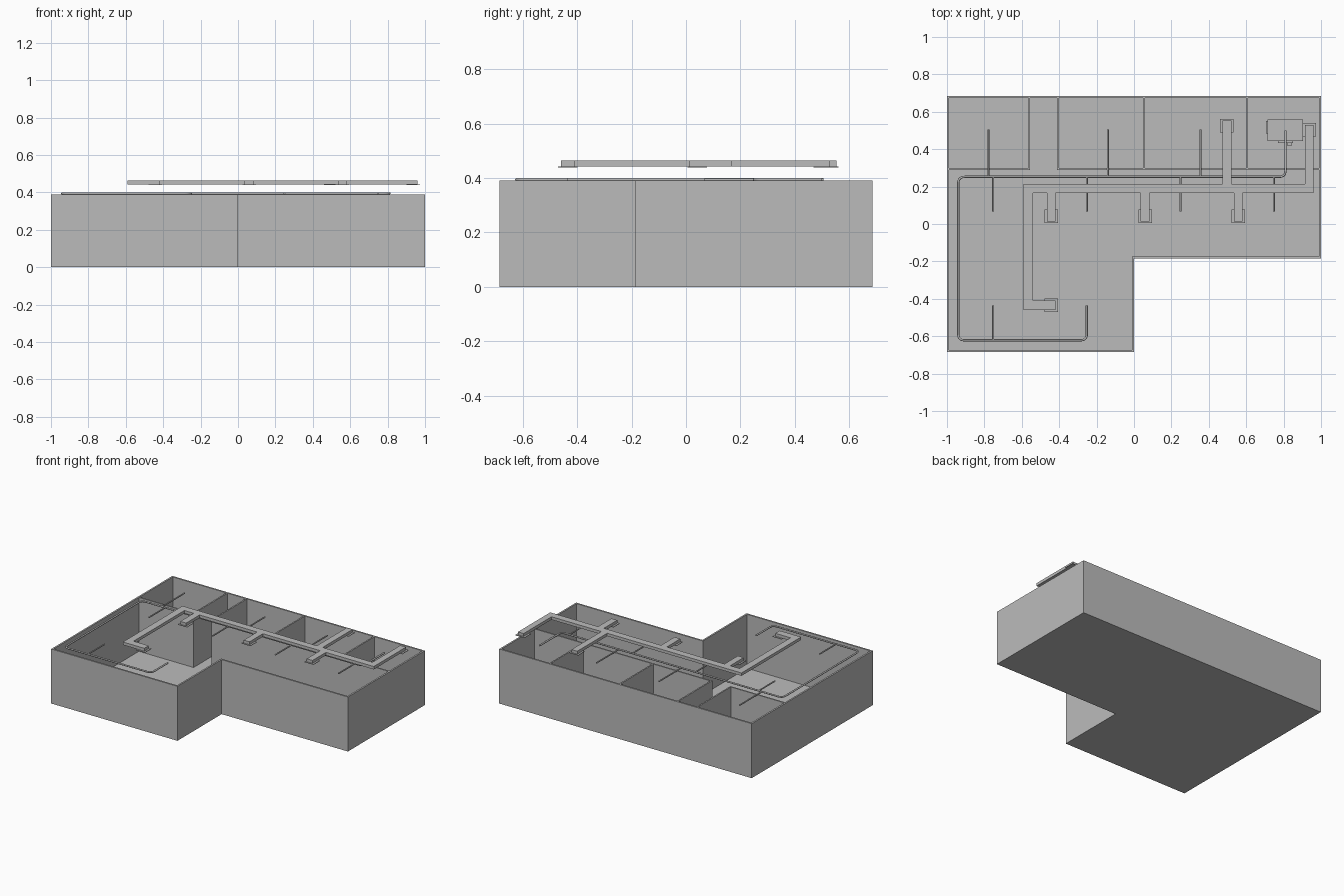
import bpy, bmesh
from mathutils import Vector

if "Cube" in bpy.data.objects:
    bpy.data.objects.remove(bpy.data.objects["Cube"])

grey = bpy.data.materials.new("plain_grey")
grey.diffuse_color = (0.5, 0.5, 0.5, 1)
grey.use_nodes = True
grey.node_tree.nodes["Principled BSDF"].inputs["Base Color"].default_value = grey.diffuse_color

WALL_TOP, FLOOR = 0.39, 0.004


def finish(name, bm):
    bmesh.ops.recalc_face_normals(bm, faces=bm.faces)
    mesh = bpy.data.meshes.new(name)
    bm.to_mesh(mesh)
    bm.free()
    obj = bpy.data.objects.new(name, mesh)
    bpy.context.collection.objects.link(obj)
    mesh.materials.append(grey)
    return obj


def boxes(name, items):
    """One object from (x0, x1, y0, y1, z0, z1) boxes."""
    bm = bmesh.new()
    for x0, x1, y0, y1, z0, z1 in items:
        verts = bmesh.ops.create_cube(bm, size=1)["verts"]
        for v in verts:
            v.co = Vector(((x0 + x1) / 2 + v.co.x * (x1 - x0),
                           (y0 + y1) / 2 + v.co.y * (y1 - y0),
                           (z0 + z1) / 2 + v.co.z * (z1 - z0)))
    return finish(name, bm)


# L-shaped shell: solid block, top inset and sunk to the floor
bm = bmesh.new()
outline = [(-1, -0.685), (0, -0.685), (0, -0.185), (1, -0.185), (1, 0.685), (-1, 0.685)]
base = bm.faces.new([bm.verts.new((x, y, 0)) for x, y in outline])
ext = bmesh.ops.extrude_face_region(bm, geom=[base], use_keep_orig=True)["geom"]
bmesh.ops.translate(bm, vec=(0, 0, WALL_TOP),
                    verts=[g for g in ext if isinstance(g, bmesh.types.BMVert)])
bmesh.ops.recalc_face_normals(bm, faces=bm.faces)
bm.normal_update()
top = max(bm.faces, key=lambda f: f.calc_center_median().z)
bmesh.ops.inset_individual(bm, faces=[top], thickness=0.012, use_even_offset=True)
sunk = bmesh.ops.extrude_discrete_faces(bm, faces=[top])["faces"][0]
bmesh.ops.translate(bm, vec=(0, 0, FLOOR - WALL_TOP), verts=sunk.verts[:])
finish("outer_walls_and_floor", bm)

# Partition walls, with an open corridor between the first two rooms
parts = [(-0.988, -0.555, 0.29, 0.30), (-0.411, 0.988, 0.29, 0.30)]
parts += [(x - 0.005, x + 0.005, 0.30, 0.673) for x in (-0.56, -0.406, 0.053, 0.605)]
boxes("partition_walls", [p + (FLOOR, WALL_TOP - 0.0005) for p in parts])

# Air ducts: trunk, left leg, branches
Z0, Z1 = 0.443, 0.464
ducts = [(-0.59, 0.96, 0.165, 0.215), (-0.59, -0.54, -0.41, 0.165),
         (-0.59, -0.42, -0.46, -0.41), (0.915, 0.96, 0.215, 0.53),
         (0.474, 0.52, 0.215, 0.553)]
drops = (-0.443, 0.059, 0.558)
ducts += [(x - 0.023, x + 0.023, 0.013, 0.165) for x in drops]
boxes("air_ducts", [d + (Z0, Z1) for d in ducts])

# Thin outlet plates under the duct ends
outlets = [(x, 0.041) for x in drops] + [(-0.443, -0.435), (0.497, 0.525), (0.937, 0.504)]
boxes("duct_outlets", [(x - 0.036, x + 0.036, y - 0.036, y + 0.036, 0.439, Z0)
                       for x, y in outlets])

# Floor-standing machine in the right-hand room
boxes("floor_unit", [(0.714, 0.904, 0.443, 0.56, FLOOR, 0.18),
                     (0.705, 0.714, 0.485, 0.55, 0.05, 0.15),
                     (0.77, 0.85, 0.434, 0.443, 0.05, 0.15),
                     (0.822, 0.843, 0.418, 0.434, 0.09, 0.11)])


# Pipes: rounded main loop and straight branches
def rounded(points, r=0.035, steps=5):
    pts = [Vector(p) for p in points]
    out = [pts[0]]
    for a, b, c in zip(pts, pts[1:], pts[2:]):
        p, q = b + (a - b).normalized() * r, b + (c - b).normalized() * r
        for i in range(steps + 1):
            t = i / steps
            out.append(p * (1 - t) ** 2 + b * 2 * t * (1 - t) + q * t * t)
    return out + [pts[-1]]


def pipes(name, paths, radius):
    curve = bpy.data.curves.new(name, "CURVE")
    curve.dimensions = "3D"
    curve.bevel_depth = radius
    curve.bevel_resolution = 2
    curve.use_fill_caps = True
    for path in paths:
        spline = curve.splines.new("POLY")
        spline.points.add(len(path) - 1)
        for sp, p in zip(spline.points, path):
            sp.co = (p[0], p[1], 0.3945, 1)
    curve.materials.append(grey)
    obj = bpy.data.objects.new(name, curve)
    bpy.context.collection.objects.link(obj)


pipes("main_pipe", [rounded([(0.81, 0.5), (0.81, 0.252), (-0.94, 0.252),
                             (-0.94, -0.622), (-0.252, -0.622), (-0.252, -0.435)])], 0.006)
branches = [[(x, 0.252), (x, 0.505)] for x in (-0.778, -0.14, 0.355)]
branches += [[(x, 0.252), (x, 0.068)] for x in (-0.753, -0.252, 0.248, 0.748)]
branches += [[(-0.753, -0.622), (-0.753, -0.435)]]
pipes("branch_pipes", branches, 0.005)
